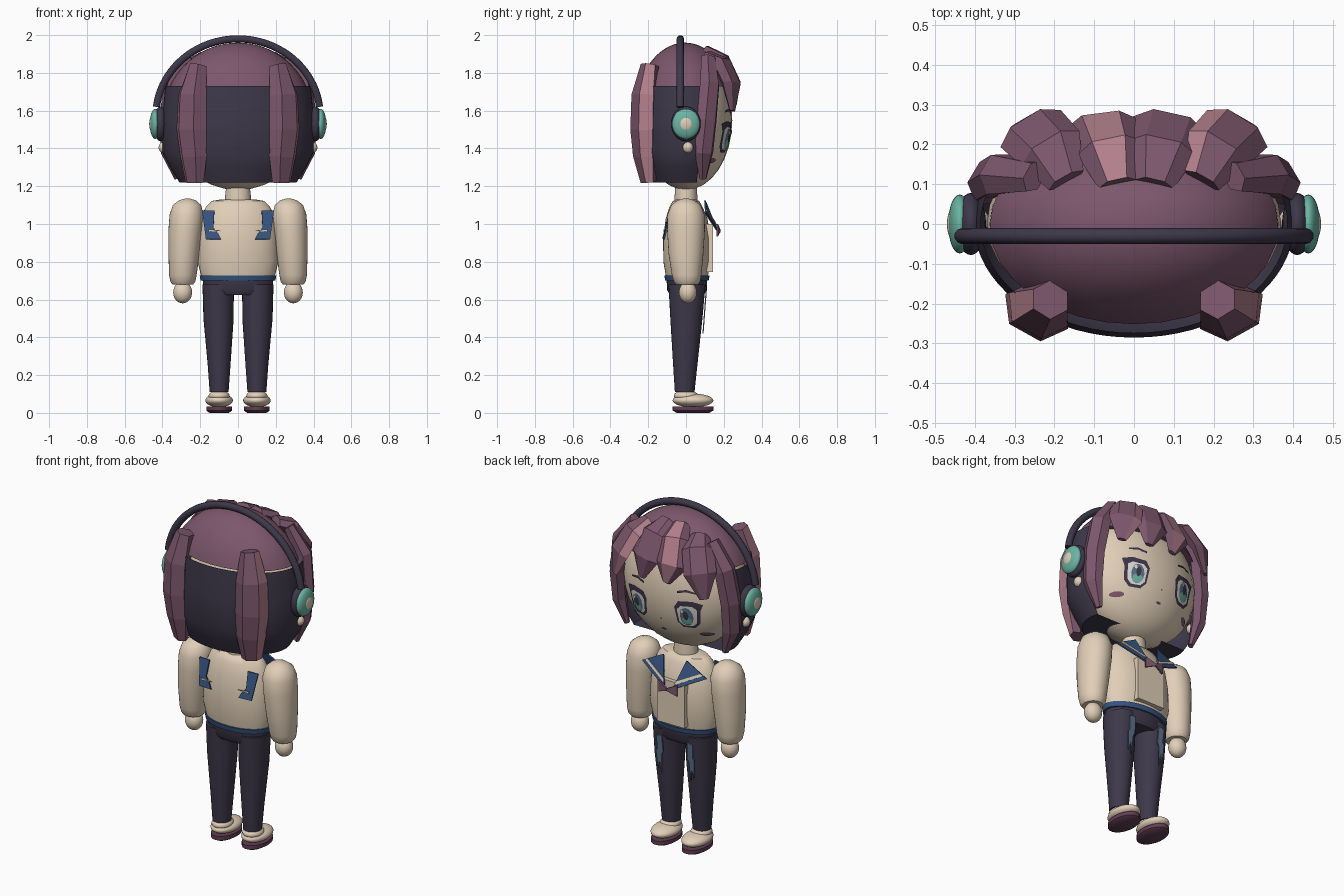
import bpy, bmesh, math
from mathutils import Vector

if "Cube" in bpy.data.objects:
    bpy.data.objects.remove(bpy.data.objects["Cube"])


def material(name, rgb):
    lin = [((c / 255 + 0.055) / 1.055) ** 2.4 for c in rgb] + [1]
    m = bpy.data.materials.new(name)
    m.diffuse_color = lin
    m.use_nodes = True
    m.node_tree.nodes["Principled BSDF"].inputs["Base Color"].default_value = lin
    return m


CREAM = material("cream", (225, 207, 184))
MAUVE = material("mauve", (124, 87, 108))
PINK = material("light_pink", (178, 127, 140))
NAVY = material("dark_navy", (62, 56, 74))
BLUE = material("collar_blue", (54, 84, 128))
TEAL = material("teal", (108, 180, 163))
SLATE = material("slate_blue", (92, 114, 140))
PLUM = material("plum", (98, 62, 82))
WHITE = material("eye_white", (226, 222, 216))


def build(name, verts, faces, mats, smooth=40, rule=None, thick=0):
    me = bpy.data.meshes.new(name)
    me.from_pydata([tuple(v) for v in verts], [], faces)
    for m in mats if isinstance(mats, list) else [mats]:
        me.materials.append(m)
    if rule:
        for p in me.polygons:
            p.material_index = rule(p)
    bm = bmesh.new()
    bm.from_mesh(me)
    bmesh.ops.recalc_face_normals(bm, faces=bm.faces)
    bm.to_mesh(me)
    bm.free()
    if smooth:
        me.shade_smooth()
        me.set_sharp_from_angle(angle=math.radians(smooth))
    ob = bpy.data.objects.new(name, me)
    bpy.context.collection.objects.link(ob)
    if thick:
        mod = ob.modifiers.new("thickness", "SOLIDIFY")
        mod.thickness, mod.offset = thick, 0
    return ob


def loft(name, rings, mat, n=32, smooth=40):
    """Stack of ellipses (cx, cy, z, rx, ry), capped at both ends."""
    verts = [(cx + rx * math.cos(math.tau * i / n), cy + ry * math.sin(math.tau * i / n), z)
             for cx, cy, z, rx, ry in rings for i in range(n)]
    faces = [(r * n + i, r * n + (i + 1) % n, (r + 1) * n + (i + 1) % n, (r + 1) * n + i)
             for r in range(len(rings) - 1) for i in range(n)]
    faces += [tuple(range(n)), tuple(range((len(rings) - 1) * n, len(rings) * n))]
    return build(name, verts, faces, mat, smooth)


def ball(name, c, r, mat, low=-90):
    """Ellipsoid, optionally cut off below a latitude."""
    rings = []
    for k in range(17):
        a = math.radians(low + (89.5 - low) * k / 16)
        rings.append((c[0], c[1], c[2] + r[2] * math.sin(a),
                      r[0] * max(math.cos(a), .008), r[1] * max(math.cos(a), .008)))
    return loft(name, rings, mat)


HEAD, HR = Vector((0, 0, 1.55)), Vector((.37, .245, .37))


def face_plate(name, pts, mat, off):
    """Thin painted shape wrapped on the face; pts are (x, z)."""
    n = len(pts)
    cx, cz = sum(p[0] for p in pts) / n, sum(p[1] for p in pts) / n
    flat = [(cx, cz)] + [(cx + (x - cx) * k, cz + (z - cz) * k) for k in (.5, 1) for x, z in pts]
    verts = [(x, off + HR.y * math.sqrt(1 - (x / HR.x) ** 2 - ((z - HEAD.z) / HR.z) ** 2), z)
             for x, z in flat]
    faces = [(0, 1 + i, 1 + (i + 1) % n) for i in range(n)]
    faces += [(1 + i, 1 + n + i, 1 + n + (i + 1) % n, 1 + (i + 1) % n) for i in range(n)]
    return build(name, verts, faces, mat, 60)


def oval(cx, cz, rx, rz, n=12):
    return [(cx + rx * math.cos(math.tau * i / n), cz + rz * math.sin(math.tau * i / n)) for i in range(n)]


def lock(name, path, s=1, light=None):
    """Tapered six-sided strand along (x, y, z, half width, half thickness)."""
    verts, pts = [], [Vector(p[:3]) for p in path]
    for i, p in enumerate(path):
        t = (pts[min(i + 1, len(pts) - 1)] - pts[max(i - 1, 0)]).normalized()
        out = pts[i] - Vector((0, 0, 1.55))
        out.y *= 2
        side = t.cross(out).normalized()
        out = side.cross(t)
        for k in range(6):
            a = math.radians(60 * k)
            v = pts[i] + side * p[3] * math.cos(a) + out * p[4] * math.sin(a)
            verts.append((v.x * s, v.y, v.z))
    m = len(path) - 1
    faces = [(r * 6 + k, r * 6 + (k + 1) % 6, r * 6 + 6 + (k + 1) % 6, r * 6 + 6 + k)
             for r in range(m) for k in range(6)]
    faces += [tuple(range(6)), tuple(range(m * 6, m * 6 + 6))]
    return build(name, verts, faces, [MAUVE, PINK], 0,
                 lambda f: int(f.index < m * 6 and f.index % 6 == light))


# Head and hair cap
ball("head", HEAD, HR, CREAM)
ball("hair_cap", (0, -.005, 1.56), (.40, .272, .40), MAUVE, 25)

# Dark lower hair wrapping the back and sides
N, prof = 40, [(1.22, .31), (1.30, .36), (1.38, .40), (1.55, .402), (1.73, .385)]
verts = []
for z, r in prof:
    for i in range(N + 1):
        a = math.radians(165 + 210 * i / N)
        verts.append((r * math.cos(a), r * .71 * math.sin(a), z))
faces = [(r * (N + 1) + i, r * (N + 1) + i + 1, (r + 1) * (N + 1) + i + 1, (r + 1) * (N + 1) + i)
         for r in range(len(prof) - 1) for i in range(N)]
faces.append(tuple(range(N + 1)))
build("lower_hair", verts, faces, NAVY, 30)

# Fringe strands
lock("fringe_outer_left", [(.17, .11, 1.89, .05, .03), (.21, .19, 1.85, .085, .04),
                           (.26, .24, 1.74, .09, .035), (.29, .245, 1.60, .025, .012)], 1, 2)
lock("fringe_outer_right", [(.17, .11, 1.89, .05, .03), (.21, .19, 1.85, .085, .04),
                            (.26, .24, 1.74, .09, .035), (.29, .245, 1.60, .025, .012)], -1)
lock("fringe_inner_left", [(.05, .10, 1.92, .05, .03), (.07, .19, 1.87, .09, .04),
                           (.09, .25, 1.75, .095, .035), (.11, .255, 1.63, .025, .012)])
lock("fringe_inner_right", [(-.04, .10, 1.92, .05, .03), (-.06, .19, 1.87, .085, .04),
                            (-.08, .25, 1.75, .095, .035), (-.05, .255, 1.64, .025, .012)], 1, 1)

for s, tag in ((1, "left"), (-1, "right")):
    # Side and back strands
    lock("side_lock_" + tag, [(.25, .12, 1.88, .045, .03), (.34, .125, 1.74, .06, .05),
                              (.37, .11, 1.55, .06, .045), (.365, .095, 1.38, .055, .04),
                              (.32, .09, 1.24, .02, .015)], s)
    lock("back_lock_" + tag, [(.21, -.19, 1.84, .05, .05), (.24, -.215, 1.68, .085, .07),
                              (.245, -.22, 1.50, .09, .07), (.235, -.215, 1.36, .08, .06),
                              (.23, -.20, 1.22, .055, .035)], s, 2)

    # Eye, brow and blush
    ex, ez = .158 * s, 1.46

    def around(pts):
        return [(ex + x * s, ez + z) for x, z in pts]
    face_plate("eye_outline_" + tag, around([(-.068, .04), (-.045, .078), (.03, .085), (.085, .07), (.07, .03),
                                             (.062, -.05), (.03, -.082), (-.03, -.082), (-.058, -.05)]), NAVY, .004)
    face_plate("eye_white_" + tag, around([(-.052, .03), (-.03, .052), (.03, .056), (.055, .04),
                                           (.048, -.045), (.025, -.068), (-.025, -.068), (-.046, -.045)]), WHITE, .007)
    face_plate("iris_" + tag, oval(ex, ez - .008, .036, .055), SLATE, .010)
    face_plate("iris_glow_" + tag, oval(ex, ez - .036, .028, .025), TEAL, .013)
    face_plate("pupil_" + tag, oval(ex, ez, .014, .028), NAVY, .016)
    face_plate("eye_glint_" + tag, oval(ex + .018, ez + .025, .01, .013, 8), WHITE, .018)
    face_plate("eyebrow_" + tag, around([(-.05, .125), (.0, .137), (.05, .13), (.05, .138), (0, .15), (-.05, .137)]),
               NAVY, .005)
    face_plate("blush_" + tag, oval(.23 * s, 1.335, .032, .014), MAUVE, .005)

    # Headphone cup and earring
    ball("ear_pad_" + tag, (.41 * s, 0, 1.53), (.038, .078, .092), NAVY)
    ball("ear_cup_" + tag, (.438 * s, 0, 1.53), (.029, .074, .08), TEAL)
    ball("ear_cup_center_" + tag, (.456 * s, 0, 1.53), (.014, .038, .04), CREAM)
    ball("earring_" + tag, (.392 * s, .01, 1.405), (.028, .028, .03), CREAM)

    # Sleeve and hand
    arm = [(.268, 0, 1.135, .012, .012), (.268, 0, 1.125, .045, .045), (.270, 0, 1.10, .075, .078),
           (.272, 0, 1.05, .09, .098), (.278, 0, .97, .09, .10), (.286, 0, .84, .082, .092),
           (.292, .003, .73, .073, .078), (.292, .005, .695, .066, .07), (.292, .005, .68, .055, .058)]
    loft("sleeve_" + tag, [(s * x, y, z, a, b) for x, y, z, a, b in arm], CREAM)
    ball("hand_" + tag, (.293 * s, .01, .638), (.05, .047, .058), CREAM)

    # Trouser leg with torn patch
    loft("trouser_leg_" + tag, [(s * .1, -.007, .11, .05, .052), (s * .1, -.004, .25, .06, .064),
                                (s * .103, .002, .50, .08, .085), (s * .105, .005, .68, .083, .098)], NAVY)
    build("trouser_tear_" + tag, [(s * x, .009 + .004 + .08 + (z - .46) * .075, z) for x, z in
                                  ((.082, .65), (.118, .64), (.114, .56), (.124, .55), (.116, .44),
                                   (.104, .49), (.096, .42), (.09, .53), (.078, .55))],
          [tuple(range(9))], SLATE, 0, None, .006)

    # Shoe and sole
    ball("shoe_" + tag, (.1 * s, .037, .066), (.073, .108, .036), CREAM)
    ball("shoe_tongue_" + tag, (.1 * s, 0, .09), (.056, .065, .03), CREAM)
    loft("sole_" + tag, [(.1 * s, .037, 0, .05, .085), (.1 * s, .037, .012, .068, .108),
                         (.1 * s, .037, .035, .068, .108)], PLUM)

    # Front collar flap with trim, and back collar tab
    flap = [Vector(p) for p in ((.075, .10, 1.125), (.21, .105, 1.055), (.025, .165, .965))]
    build("collar_flap_" + tag, [(s * p.x, p.y, p.z) for p in flap], [(0, 1, 2)], BLUE, 0, None, .008)
    a, b, c = flap
    trim = [b.lerp(a, .16), b.lerp(a, .28), c.lerp(a, .28), c.lerp(a, .16)]
    build("collar_trim_" + tag, [(s * p.x, p.y + .007, p.z + .002) for p in trim], [(0, 1, 2, 3)],
          CREAM, 0, None, .004)
    build("back_collar_" + tag, [(s * x, y, z) for x, y, z in
                                 ((.125, -.085, 1.07), (.19, -.08, 1.07), (.17, -.116, .92), (.09, -.122, .92),
                                  (.105, -.115, .95), (.13, -.108, .98))],
          [tuple(range(6))], BLUE, 0, None, .008)
    build("back_collar_trim_" + tag, [(s * x, -.121, z) for x, z in ((.085, .965), (.155, .972), (.155, .958))],
          [(0, 1, 2)], CREAM, 0, None, .004)

    # Bow half
    build("bow_" + tag, [(0, .178, .972), (s * .058, .165, 1.0), (s * .058, .165, .935), (0, .178, .958)],
          [(0, 1, 2, 3)], MAUVE, 0, None, .009)

# Nose and mouth
face_plate("nose", oval(0, 1.405, .006, .005, 8), MAUVE, .004)
face_plate("mouth", oval(0, 1.335, .016, .007, 8), PLUM, .004)

# Headband arc
cu = bpy.data.curves.new("headband", "CURVE")
cu.dimensions, cu.bevel_depth, cu.bevel_resolution, cu.use_fill_caps = "3D", .02, 3, True
sp = cu.splines.new("POLY")
sp.points.add(40)
for i, p in enumerate(sp.points):
    t = math.radians(7 + 166 * i / 40)
    p.co = (.435 * math.cos(t), -.03, 1.57 + .41 * math.sin(t), 1)
cu.materials.append(NAVY)
bpy.context.collection.objects.link(bpy.data.objects.new("headband", cu))

# Neck, torso, hem, front panel and hips
loft("neck", [(0, 0, 1.08, .068, .06), (0, 0, 1.15, .068, .06), (0, 0, 1.22, .06, .055)], CREAM)
loft("torso", [(0, .005, .705, .19, .108), (0, .005, .80, .214, .125), (0, .005, .93, .208, .126),
               (0, .003, 1.03, .195, .11), (0, 0, 1.09, .17, .088), (0, 0, 1.122, .14, .07),
               (0, 0, 1.13, .09, .05)], CREAM, 40)
loft("hem", [(0, .005, .70, .198, .115), (0, .005, .728, .203, .12)], BLUE, 40)
loft("hips", [(0, .005, .625, .17, .09), (0, .005, .65, .185, .105), (0, .005, .71, .187, .108)], NAVY)
corners = [(x, y, z) for z in (.745, 1.0) for x, y in ((-.09, .09), (.09, .09), (.09, .142), (-.09, .142))]
build("front_panel", corners, [(0, 1, 2, 3), (4, 5, 6, 7), (0, 1, 5, 4), (1, 2, 6, 5), (2, 3, 7, 6), (3, 0, 4, 7)],
      CREAM, 0)
